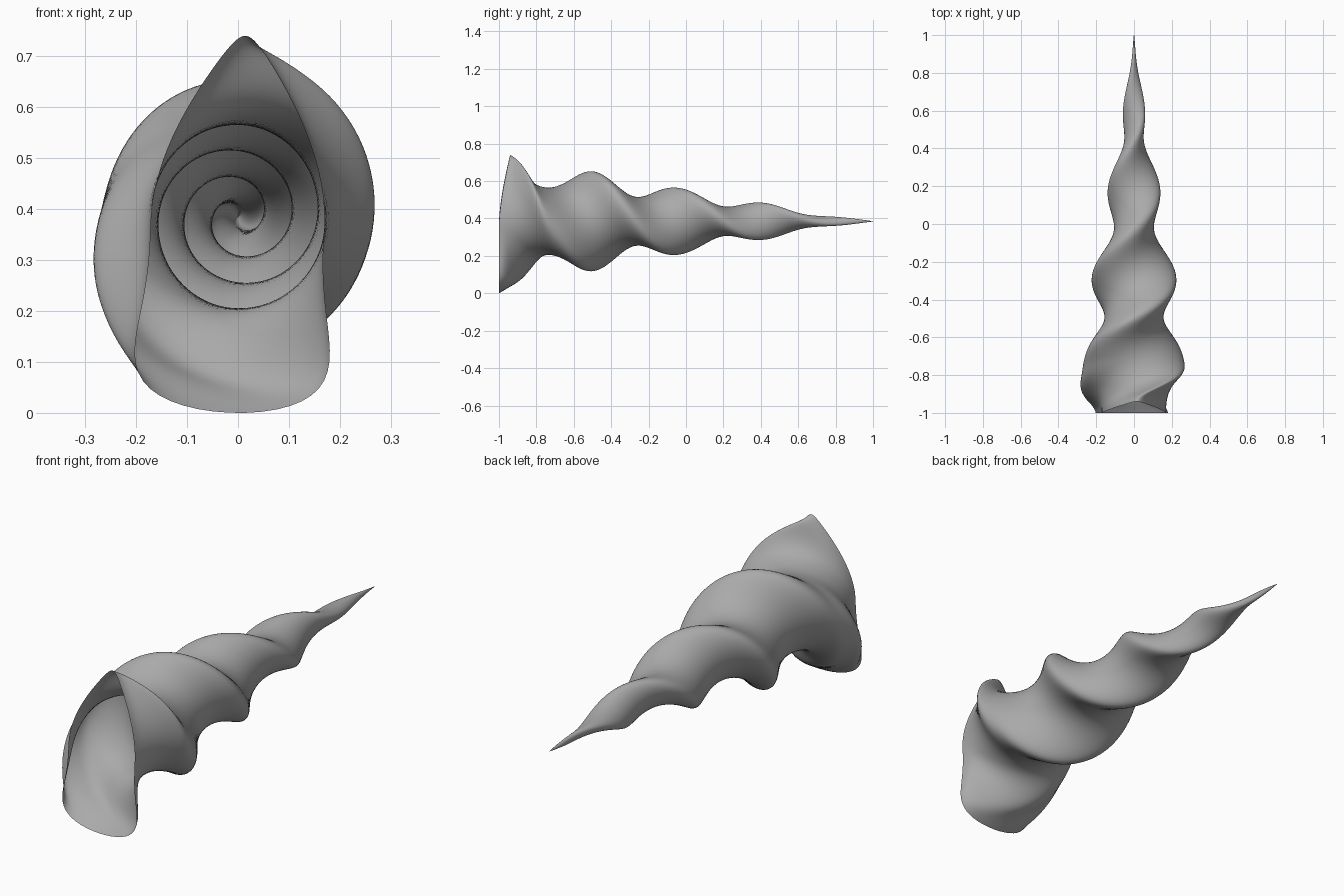
import bpy
import bmesh
from math import sin, cos, pi, sqrt

cube = bpy.data.objects.get("Cube")
if cube:
    bpy.data.objects.remove(cube, do_unlink=True)

RINGS, SIDES, AXIS_Z = 200, 80, 0.385

# Half-widths of the oval section along the shell: (y, radius)
LONG = [(-1, .37), (-.9, .315), (-.72, .265), (-.5, .267), (-.27, .222), (-.03, .177),
        (.2, .137), (.43, .097), (.65, .054), (.8, .028), (1, .001)]
SHORT = [(-1, .17), (-.72, .18), (-.5, .157), (-.23, .127), (0, .103),
         (.25, .074), (.5, .046), (.65, .034), (.8, .018), (1, .001)]


def smooth_lookup(table, y):
    """Cubic interpolation through the table points."""
    last = len(table) - 1

    def slope(k):
        (y0, r0), (y1, r1) = table[max(k - 1, 0)], table[min(k + 1, last)]
        return (r1 - r0) / (y1 - y0)

    i = 0
    while i < last - 1 and y > table[i + 1][0]:
        i += 1
    (y0, r0), (y1, r1) = table[i], table[i + 1]
    h = y1 - y0
    t = (y - y0) / h
    s = 1 - t
    return (r0 * s * s * (1 + 2 * t) + r1 * t * t * (3 - 2 * t)
            + h * t * s * (slope(i) * s - slope(i + 1) * t))


def twist(y):
    """Quarter turn every 0.235, easing in from the mouth."""
    s = y + .97
    return pi / 2 * (s + sqrt(s * s + .0009)) / 2 / .235


def mouth_width(c):
    """Pointed at the top of the mouth, broad at the bottom."""
    return 1 - .55 * c * c if c > 0 else 1 + 1.4 * (-c) ** 2.5


def ring_point(y, theta):
    t = min(1, (y + 1) / .3)
    mouth = 1 - t * t * (3 - 2 * t)
    c = cos(theta)
    u = smooth_lookup(LONG, y) * c - .015 * mouth
    v = smooth_lookup(SHORT, y) * sin(theta) * (1 + mouth * (mouth_width(c) - 1))
    a = twist(y)
    lean = .06 * max(0, c) ** 1.5 * mouth
    return (u * sin(a) + v * cos(a), y + lean, AXIS_Z + u * cos(a) - v * sin(a))


# Twisted shell, open at the front and closed at the tip
bm = bmesh.new()
rings = []
for i in range(RINGS):
    y = -1 + 2 * i / (RINGS - 1)
    rings.append([bm.verts.new(ring_point(y, 2 * pi * j / SIDES)) for j in range(SIDES)])
for near, far in zip(rings, rings[1:]):
    for j in range(SIDES):
        k = (j + 1) % SIDES
        bm.faces.new((near[j], near[k], far[k], far[j]))
bm.faces.new(rings[-1])
bmesh.ops.recalc_face_normals(bm, faces=bm.faces)
for face in bm.faces:
    face.smooth = True

mesh = bpy.data.meshes.new("spiral_shell")
bm.to_mesh(mesh)
bm.free()
shell = bpy.data.objects.new("spiral_shell", mesh)
bpy.context.collection.objects.link(shell)

# Plain grey
grey = bpy.data.materials.new("shell_grey")
grey.use_nodes = True
colour = (.4, .4, .4, 1)
grey.diffuse_color = colour
grey.node_tree.nodes["Principled BSDF"].inputs["Base Color"].default_value = colour
mesh.materials.append(grey)
